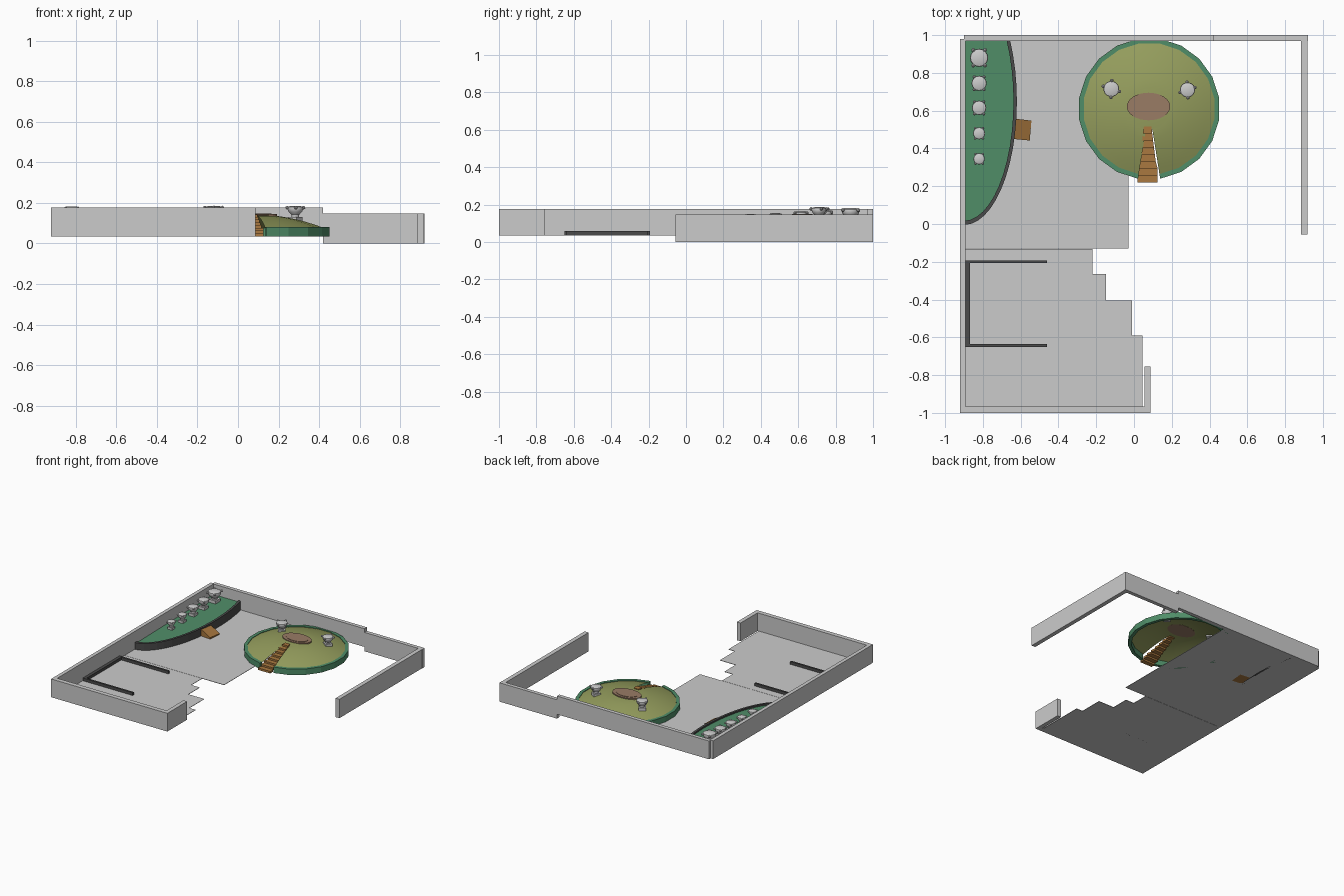
import bpy, bmesh, math
from mathutils import Matrix, Vector

if "Cube" in bpy.data.objects:
    bpy.data.objects.remove(bpy.data.objects["Cube"])

def material(name, rgb):
    m = bpy.data.materials.new(name)
    m.diffuse_color = (*rgb, 1)
    m.use_nodes = True
    m.node_tree.nodes["Principled BSDF"].inputs["Base Color"].default_value = m.diffuse_color
    return m

GREEN = material("green", (0.08, 0.27, 0.14))
OLIVE = material("olive", (0.30, 0.34, 0.11))
WOOD = material("wood", (0.40, 0.19, 0.05))
CLAY = material("clay", (0.32, 0.20, 0.13))
DARK = material("dark_grey", (0.07, 0.07, 0.07))

def finish(name, bm, mat=None, smooth=None, recalc=True):
    if recalc:
        bmesh.ops.recalc_face_normals(bm, faces=bm.faces)
    me = bpy.data.meshes.new(name)
    bm.to_mesh(me)
    bm.free()
    ob = bpy.data.objects.new(name, me)
    bpy.context.collection.objects.link(ob)
    if mat:
        me.materials.append(mat)
    if smooth:
        bpy.ops.object.select_all(action='DESELECT')
        ob.select_set(True)
        bpy.context.view_layer.objects.active = ob
        bpy.ops.object.shade_smooth_by_angle(angle=math.radians(smooth))
    return ob

def prism(name, outline, z0, z1, mat=None):
    """Extrude a plan outline; z1 may be a height or a function of x and y."""
    top = z1 if callable(z1) else (lambda x, y: z1)
    bm = bmesh.new()
    lo = [bm.verts.new((x, y, z0)) for x, y in outline]
    hi = [bm.verts.new((x, y, top(x, y))) for x, y in outline]
    n = len(outline)
    bm.faces.new(lo[::-1])
    bm.faces.new(hi)
    for i in range(n):
        j = (i + 1) % n
        bm.faces.new((lo[i], lo[j], hi[j], hi[i]))
    return finish(name, bm, mat)

def box(name, x0, x1, y0, y1, z0, z1, mat=None):
    return prism(name, [(x0, y0), (x1, y0), (x1, y1), (x0, y1)], z0, z1, mat)

def wedge_ring(name, profile, mat, closed, smooth):
    """Revolve (r, z) points round the mound in 20 sides, leaving the stair side open."""
    bm = bmesh.new()
    rings = []
    for k in range(20):
        a = math.radians(-81 + 18 * k)
        rings.append([bm.verts.new((CX + r * math.cos(a), CY + r * math.sin(a), z)) for r, z in profile])
    m = len(profile)
    for k in range(19):
        for i in range(m if closed else m - 1):
            j = (i + 1) % m
            bm.faces.new((rings[k][i], rings[k + 1][i], rings[k + 1][j], rings[k][j]))
    if closed:
        bm.faces.new(rings[0])
        bm.faces.new(rings[-1])
    else:
        bm.faces.new([r[-1] for r in rings])
    return finish(name, bm, mat, smooth)

Z, TOP = 0.034, 0.177

# Floor in two pieces with a stepped free edge
prism("front_floor", [(-0.9, -0.97), (0.045, -0.97), (0.045, -0.59), (-0.01, -0.59), (-0.01, -0.405),
      (-0.147, -0.405), (-0.147, -0.265), (-0.22, -0.265), (-0.22, -0.132), (-0.9, -0.132)], Z, Z + 0.003)
box("back_floor", -0.9, -0.03, -0.13, 0.975, Z, Z + 0.003)

# Outer walls, the right-hand run standing lower
box("left_wall", -0.922, -0.893, -0.995, 0.98, Z, TOP)
box("front_wall", -0.922, 0.087, -1.0, -0.965, Z, TOP)
box("front_return_wall", 0.055, 0.087, -0.966, -0.755, Z, TOP)
box("back_wall", -0.9, 0.42, 0.97, 1.0, Z, TOP)
box("back_wall_low", 0.42, 0.92, 0.97, 1.0, 0, 0.148)
box("right_wall", 0.885, 0.918, -0.055, 0.971, 0, 0.148)

# Low inner U-shaped curb
prism("inner_curb", [(-0.892, -0.65), (-0.46, -0.65), (-0.46, -0.635), (-0.868, -0.635), (-0.868, -0.207),
      (-0.46, -0.207), (-0.46, -0.192), (-0.892, -0.192)], Z, 0.059, DARK)

# Curved planter along the left wall
def arc(a, b):
    end = math.asin((0.97 - 0.65) / b)
    return [(-0.9 + a * math.cos(t), 0.65 + b * math.sin(t))
            for t in (-math.pi / 2 + i / 16 * (end + math.pi / 2) for i in range(17))]
planter_top = lambda x, y: 0.078 + 0.018 * y
prism("planter_bed", arc(0.268, 0.638) + [(-0.9, 0.97)], Z + 0.004, planter_top, GREEN)
prism("planter_rim", arc(0.28, 0.655) + arc(0.262, 0.633)[::-1], Z, lambda x, y: planter_top(x, y) + 0.012, DARK)
# Small ramp up to the planter
prism("planter_ramp", [(-0.637, 0.45), (-0.552, 0.442), (-0.543, 0.547), (-0.625, 0.557)], Z,
      lambda x, y: 0.09 - 0.5 * (x + 0.635), WOOD)

# Round mound: rim and hollow dome with a wedge left open for the stairs
CX, CY = 0.08, 0.61
dome = lambda r: 0.075 + 0.068 * (1 - (r / 0.352) ** 2)
wedge_ring("mound_rim", [(0.375, Z), (0.375, 0.08), (0.35, 0.08), (0.35, Z)], GREEN, True, None)
wedge_ring("mound_dome", [(r, dome(r)) for r in (0.352, 0.31, 0.26, 0.21, 0.16, 0.11)], OLIVE, False, 30)
bm = bmesh.new()
prev = None
for r in (0.11, 0.06):
    ring = [bm.verts.new((CX + r * math.cos(math.radians(-81 + 18 * k)),
                          CY + r * math.sin(math.radians(-81 + 18 * k)), dome(r) + 0.0005)) for k in range(20)]
    if prev:
        for k in range(20):
            bm.faces.new((prev[k], prev[(k + 1) % 20], ring[(k + 1) % 20], ring[k]))
    prev = ring
bm.faces.new(prev)
finish("mound_cap", bm, OLIVE, 30)

# Oval plaque on top
for name, rx, ry, z in (("plaque_base", 0.115, 0.073, 0.146), ("plaque_inset", 0.088, 0.055, 0.149)):
    prism(name, [(0.077 + rx * math.cos(t * math.pi / 16), 0.622 + ry * math.sin(t * math.pi / 16))
                 for t in range(32)], 0.135, z, CLAY)

# Tapering stairs: overlapping treads with risers, open below
N = 8
half = lambda y: 0.053 if y < 0.3 else 0.053 - 0.033 * (y - 0.25) / 0.265
for i in range(N):
    y0 = 0.22 + i * 0.295 / N
    y1 = y0 + 0.295 / N
    z = 0.05 + i * 0.094 / (N - 1)
    a, b = half(y0), half(y1)
    prism("tread_%d" % (i + 1), [(CX - 0.008 - a, y0), (CX - 0.008 + a, y0), (CX - 0.008 + b, y1),
          (CX - 0.008 - b, y1)], z - 0.016, z, WOOD)

# Cup-shaped seats with knobs
def cup(name, x, y, z, r, h, turn):
    bm = bmesh.new()
    bmesh.ops.create_cube(bm, size=1, matrix=Matrix.Translation((0, 0, h * 0.1))
                          @ Matrix.Diagonal((r * 1.3, r * 1.3, h * 0.3, 1)))
    prof = [(0.45, 0.2), (0.5, 0.4), (0.85, 0.58), (1.0, 0.78), (0.95, 0.9), (0.6, 0.97)]
    prev = None
    for pr, pz in prof:
        ring = [bm.verts.new((r * pr * math.cos(k * math.pi / 8), r * pr * math.sin(k * math.pi / 8), h * pz))
                for k in range(16)]
        if prev:
            for k in range(16):
                bm.faces.new((prev[k], prev[(k + 1) % 16], ring[(k + 1) % 16], ring[k]))
        else:
            bm.faces.new(ring)
        prev = ring
    bm.faces.new(prev)
    for sx in (-1, 1):
        for sy in (-1, 1):
            bmesh.ops.create_icosphere(bm, subdivisions=1, radius=r * 0.24, matrix=Matrix.Translation(
                (sx * r * 0.65, sy * r * 0.85, h * 0.85)))
    ob = finish(name, bm, None, 35)
    ob.location = (x, y, z)
    ob.rotation_euler.z = turn

for i, (y, r) in enumerate(((0.88, 0.048), (0.745, 0.04), (0.615, 0.038), (0.48, 0.032), (0.345, 0.03))):
    cup("planter_cup_%d" % (i + 1), -0.82, y, planter_top(0, y), r, 0.03 + r * 1.25, 0)
cup("mound_cup_left", -0.12, 0.715, 0.112, 0.042, 0.076, 0.6)
cup("mound_cup_right", 0.283, 0.71, 0.112, 0.04, 0.076, -0.6)
